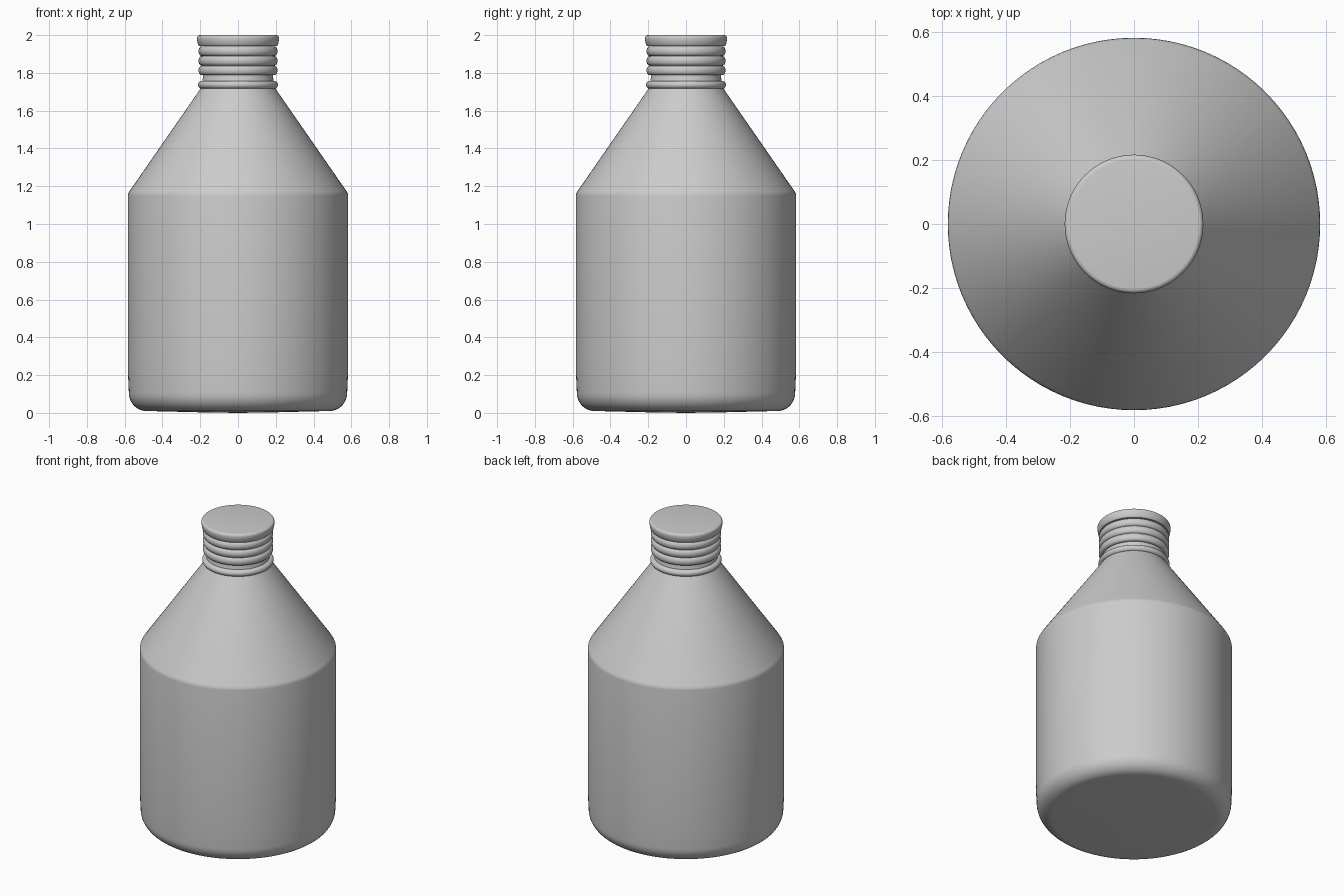
import bpy, bmesh, math

cube = bpy.data.objects.get("Cube")
if cube:
    bpy.data.objects.remove(cube, do_unlink=True)

SIDES = 96

grey = bpy.data.materials.new("plain grey")
grey.use_nodes = True
GREY = (0.6, 0.6, 0.6, 1)
grey.diffuse_color = GREY
grey.node_tree.nodes["Principled BSDF"].inputs["Base Color"].default_value = GREY


def arc(r, z, rad_r, rad_z, start, end, steps=8):
    """Elliptical arc of (radius, height) points, angles in degrees."""
    angles = [math.radians(start + (end - start) * i / steps) for i in range(steps + 1)]
    return [(r + rad_r * math.cos(a), z + rad_z * math.sin(a)) for a in angles]


def lathe(name, profile):
    """Spin a profile, listed from bottom to top, around the z axis."""
    bm = bmesh.new()
    verts = [bm.verts.new((r, 0, z)) for r, z in profile]
    edges = [bm.edges.new(pair) for pair in zip(verts, verts[1:])]
    bmesh.ops.spin(bm, geom=verts + edges, cent=(0, 0, 0), axis=(0, 0, 1),
                   angle=math.tau, steps=SIDES, use_duplicate=False)
    bmesh.ops.remove_doubles(bm, verts=bm.verts, dist=0.0001)
    bmesh.ops.recalc_face_normals(bm, faces=bm.faces)
    mesh = bpy.data.meshes.new(name)
    bm.to_mesh(mesh)
    bm.free()
    mesh.materials.append(grey)
    obj = bpy.data.objects.new(name, mesh)
    bpy.context.collection.objects.link(obj)
    bpy.ops.object.select_all(action="DESELECT")
    obj.select_set(True)
    bpy.context.view_layer.objects.active = obj
    bpy.ops.object.shade_smooth_by_angle(angle=math.radians(40))
    return obj


# Bottle: shallow domed base, rounded foot, straight wall, cone shoulder, neck
body = [(0, 0), (0.2, 0.003), (0.4, 0.008)]
body += arc(0.485, 0.107, 0.093, 0.097, -90, 0, 10)
body += [(0.583, 0.22), (0.583, 1.15), (0.581, 1.162), (0.575, 1.173)]
body += [(0.203, 1.71), (0.19, 1.73), (0.185, 1.79), (0, 1.79)]
lathe("bottle_body", body)

# Rounded ring at the foot of the neck
lathe("neck_ring", [(0.18, 1.716)] + arc(0.19, 1.737, 0.022, 0.021, -90, 90) + [(0.18, 1.758)])

# Cap: three rounded grip ribs under a wider rounded lid
cap = [(0, 1.788), (0.185, 1.788)]
for i in range(3):
    cap += arc(0.192, 1.813 + 0.051 * i, 0.017, 0.025, -80, 80)
cap += [(0.192, 1.942), (0.205, 1.942), (0.212, 1.949), (0.217, 1.976)]
cap += arc(0.202, 1.985, 0.015, 0.015, 0, 90, 5) + [(0, 2.0)]
lathe("screw_cap", cap)
